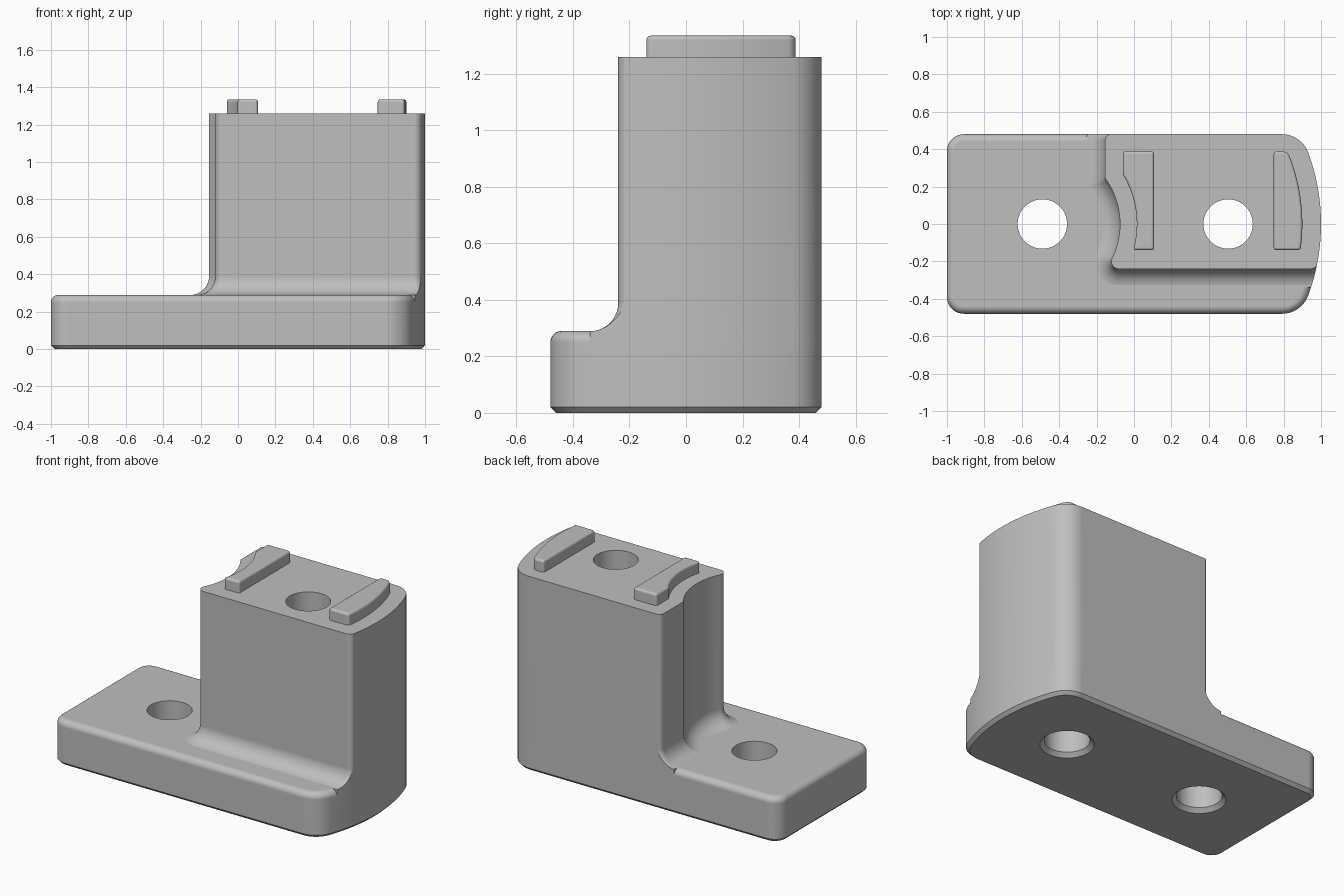
import bpy, bmesh
from math import sin, cos, radians, degrees, acos, atan2, sqrt, pi

if "Cube" in bpy.data.objects:
    bpy.data.objects.remove(bpy.data.objects["Cube"])

GREY = (0.52, 0.52, 0.52, 1)
mat = bpy.data.materials.new("plain grey")
mat.use_nodes = True
mat.diffuse_color = GREY
bsdf = next(n for n in mat.node_tree.nodes if n.type == 'BSDF_PRINCIPLED')
bsdf.inputs["Base Color"].default_value = GREY
bsdf.inputs["Roughness"].default_value = 0.6

HALF = 0.48                    # half depth of the base
TOP, BASE_TOP = 1.26, 0.29     # heights of tower and base
HOLE_R = 0.132
HOLES = (-0.49, 0.503)
BOW_X, BOW_R = -0.1, 1.1       # bowed right end
FILLET = 0.1


def arc(cx, cy, r, a0, a1, n):
    angles = [radians(a0 + (a1 - a0) * i / n) for i in range(n + 1)]
    return [(cx + r * cos(a), cy + r * sin(a)) for a in angles]


def loft(name, rings):
    """Solid through a stack of (outline, z) rings with equal point counts."""
    bm = bmesh.new()
    loops = [[bm.verts.new((x, y, z)) for x, y in pts] for pts, z in rings]
    for low, high in zip(loops, loops[1:]):
        for i in range(len(low)):
            bm.faces.new((low[i - 1], low[i], high[i], high[i - 1]))
    bm.faces.new(loops[0])
    bm.faces.new(loops[-1])
    bmesh.ops.recalc_face_normals(bm, faces=bm.faces)
    mesh = bpy.data.meshes.new(name)
    bm.to_mesh(mesh)
    bm.free()
    mesh.materials.append(mat)
    obj = bpy.data.objects.new(name, mesh)
    bpy.context.collection.objects.link(obj)
    return obj


def bevel(obj, offset, segments, rule):
    bm = bmesh.new()
    bm.from_mesh(obj.data)
    edges = [e for e in bm.edges if e.calc_face_angle() > 0.65 and rule(e)]
    bmesh.ops.bevel(bm, geom=edges, offset=offset, segments=segments,
                    profile=0.5, affect='EDGES')
    bm.to_mesh(obj.data)
    bm.free()


def combine(obj, other, operation):
    mod = obj.modifiers.new("combine", 'BOOLEAN')
    mod.operation, mod.object, mod.solver = operation, other, 'EXACT'
    graph = bpy.context.evaluated_depsgraph_get()
    mesh = bpy.data.meshes.new_from_object(obj.evaluated_get(graph))
    obj.modifiers.clear()
    obj.data = mesh
    bpy.data.objects.remove(other)


def finish(obj):
    bpy.ops.object.select_all(action='DESELECT')
    obj.select_set(True)
    bpy.context.view_layer.objects.active = obj
    bpy.ops.object.shade_smooth_by_angle(angle=radians(30))
    mod = obj.modifiers.new("flat face normals", 'WEIGHTED_NORMAL')
    mod.keep_sharp = True


def bowed_corner(cy, r, bow_r):
    """Centre x and angle of a round of radius r touching the bowed end."""
    dx = sqrt((bow_r - r) ** 2 - cy ** 2)
    return BOW_X + dx, degrees(atan2(cy, dx))


def base_outline():
    r, left_r = 0.15, 0.09
    cy = HALF - r
    cx, a = bowed_corner(cy, r, BOW_R)
    lx, ly = -1 + left_r, HALF - left_r
    return (arc(BOW_X, 0, BOW_R, -a, a, 24) + arc(cx, cy, r, a, 90, 10)[1:]
            + arc(lx, ly, left_r, 90, 180, 10)
            + arc(lx, -ly, left_r, 180, 270, 10)
            + arc(cx, -cy, r, 270, 360 - a, 10)[:-1])


def tower_outline(d):
    """Tower section grown by d; open sides run past the base."""
    wall, back, front = -0.155, HALF + 0.002, -0.24
    r, back_r, hollow = 0.04, 0.035, 0.415
    hx, cy = HOLES[0], front + r
    dx = sqrt((hollow + r) ** 2 - cy ** 2)
    a0 = degrees(acos((wall - hx - d) / (hollow - d)))
    a1 = degrees(atan2(cy, dx))
    rx, ra = bowed_corner(cy, r, BOW_R + 0.002)
    return ([(1.2, -0.1), (1.2, back + d)]
            + arc(wall + back_r, back - back_r, back_r + d, 90, 180, 8)
            + arc(hx, 0, hollow - d, a0, a1, 20)
            + arc(hx + dx, cy, r + d, a1 + 180, 270, 8)[1:]
            + arc(rx, cy, r + d, 270, 360 + ra, 8))


# Base plate: rounded top edge, chamfered bottom edge
outline = base_outline()
body = loft("bracket_body", [(outline, 0), (outline, BASE_TOP)])
bevel(body, 0.04, 6, lambda e: all(v.co.z > 0.2 for v in e.verts))
bevel(body, 0.02, 1, lambda e: all(v.co.z < 0.01 for v in e.verts))

# Tower with a flared foot, trimmed to the base outline
rings = [(tower_outline(FILLET), 0.15)]
for i in range(11):
    a = pi / 2 * (1 - i / 10)
    rings.append((tower_outline(FILLET * (1 - cos(a))),
                  BASE_TOP + FILLET * (1 - sin(a)) - 0.001))
rings.append((tower_outline(0), TOP + 0.1))
tower = loft("tower", rings)
column = loft("column", [(outline, 0.1), (outline, TOP)])
combine(tower, column, 'INTERSECT')
combine(body, tower, 'UNION')

# Through holes, countersunk from below
for x in HOLES:
    rings = [(arc(x, 0, r, 0, 354.375, 63), z) for r, z in
             ((HOLE_R + 0.05, -0.025), (HOLE_R, 0.025), (HOLE_R, 1.5))]
    combine(body, loft("hole_cutter", rings), 'DIFFERENCE')
finish(body)

# Locating ribs on top of the tower
near, far, rib_top = -0.14, 0.388, 1.335
hx, hr, wall = HOLES[0], 0.505, -0.06
h0 = degrees(acos((wall - hx) / hr))
h1 = -degrees(acos(sqrt(hr ** 2 - near ** 2) / hr))
inner = [(0.107, near), (0.107, far), (wall, far)] + arc(hx, 0, hr, h0, h1, 16)

bow, r = BOW_R - 0.1, 0.04
cx, a = bowed_corner(far - r, r, bow)
start = -degrees(acos(sqrt(bow ** 2 - near ** 2) / bow))
outer = ([(0.747, far), (0.747, near)] + arc(BOW_X, 0, bow, start, a, 16)
         + arc(cx, far - r, r, a, 90, 6)[1:])

for name, pts in (("inner_rib", inner), ("outer_rib", outer)):
    rib = loft(name, [(pts, TOP - 0.05), (pts, rib_top)])
    bevel(rib, 0.015, 4, lambda e: any(v.co.z > TOP for v in e.verts))
    finish(rib)
